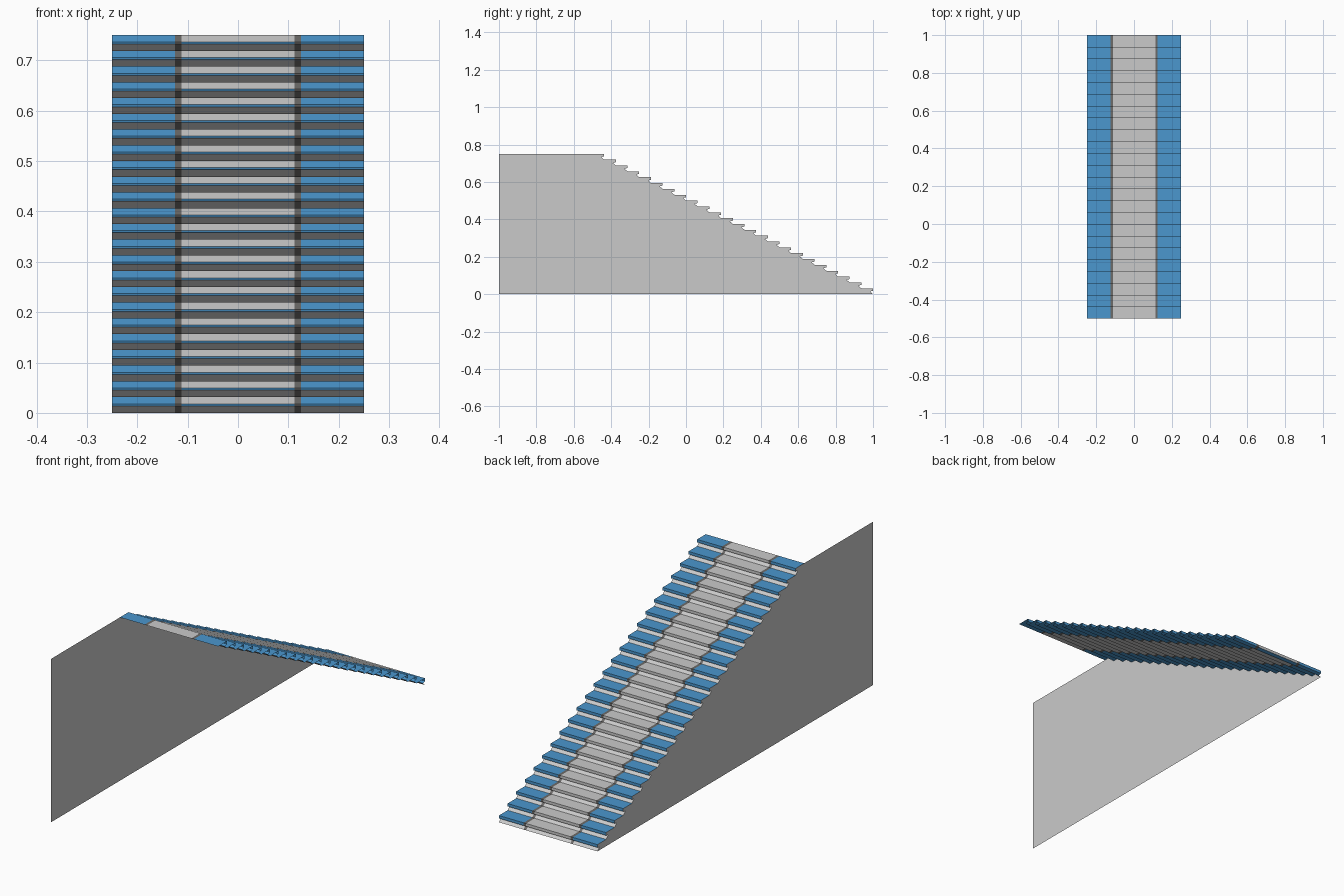
import bpy, bmesh

if "Cube" in bpy.data.objects:
    bpy.data.objects.remove(bpy.data.objects["Cube"], do_unlink=True)

STEPS = 24
RUN, RISE = 1.5 / STEPS, 0.75 / STEPS
HALF_WIDTH, BACK = 0.25, 1.0


def material(name, rgb):
    mat = bpy.data.materials.new(name)
    mat.use_nodes = True
    color = (*rgb, 1)
    mat.diffuse_color = color
    mat.node_tree.nodes["Principled BSDF"].inputs["Base Color"].default_value = color
    return mat


grey = material("light grey", (0.59, 0.59, 0.59))
blue = material("blue", (0.07, 0.31, 0.62))
dark = material("dark grey", (0.15, 0.145, 0.14))


def make_object(name, bm, mats):
    mesh = bpy.data.meshes.new(name)
    bm.to_mesh(mesh)
    bm.free()
    for mat in mats:
        mesh.materials.append(mat)
    obj = bpy.data.objects.new(name, mesh)
    bpy.context.collection.objects.link(obj)
    return obj


# Side profile of one step: sloped riser, nose underside, nose front, tread
step_profile = [(0, 0), (-0.016, 0.014), (0, 0.018), (0, RISE), (-RUN, RISE)]
RISER, UNDERSIDE = 0, 1

# Step sheet, divided into blue sides, dark seams and a grey centre
columns = [-HALF_WIDTH, -0.125, -0.1125, 0.1125, 0.125, HALF_WIDTH]
bm = bmesh.new()
rows = [[bm.verts.new((x, BACK + y, z)) for x in columns] for y, z in step_profile]
for part, (low, high) in enumerate(zip(rows, rows[1:])):
    for c in range(len(columns) - 1):
        face = bm.faces.new((low[c + 1], low[c], high[c], high[c + 1]))
        if c in (1, 3):
            face.material_index = 2
        elif part == UNDERSIDE or (c != 2 and part != RISER):
            face.material_index = 1
stairs = make_object("stairs", bm, [grey, blue, dark])
array = stairs.modifiers.new("steps", 'ARRAY')
array.count = STEPS
array.use_relative_offset = False
array.use_constant_offset = True
array.constant_offset_displace = (0, -RUN, RISE)

# Side wall sheet, its upper edge following the steps
outline = [(BACK + y - i * RUN, z + i * RISE)
           for i in range(STEPS) for y, z in step_profile[:-1]]
outline += [(-BACK, STEPS * RISE), (-BACK, 0)]
bm = bmesh.new()
wall_face = bm.faces.new([bm.verts.new((-HALF_WIDTH, y, z)) for y, z in outline])
bm.normal_update()
if wall_face.normal.x > 0:
    wall_face.normal_flip()
bmesh.ops.triangulate(bm, faces=[wall_face])
make_object("side_wall", bm, [grey])
